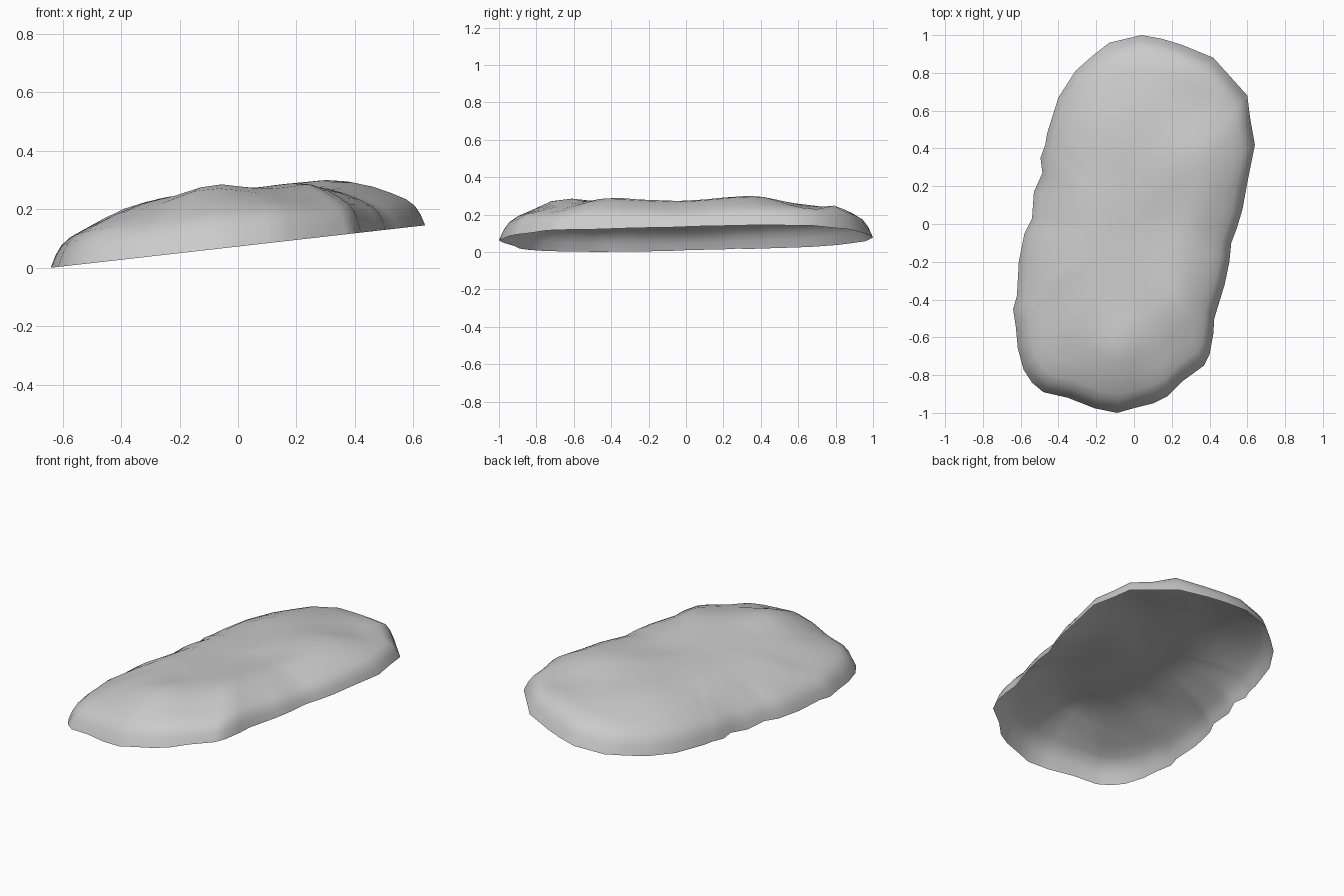
import bpy, bmesh, math
from mathutils import noise, Vector

# Rim outline seen from above, clockwise from the back
OUTLINE = [(.04, 1), (.15, .98), (.25, .95), (.42, .88), (.51, .78), (.60, .68),
           (.615, .56), (.64, .42), (.60, .22), (.575, .08), (.545, -.02),
           (.515, -.10), (.505, -.20), (.48, -.32), (.425, -.50), (.42, -.58),
           (.40, -.69), (.37, -.75), (.26, -.83), (.18, -.91), (.10, -.95),
           (0, -.975), (-.09, -1), (-.21, -.975), (-.35, -.92), (-.48, -.89),
           (-.54, -.84), (-.585, -.77), (-.615, -.66), (-.625, -.55), (-.64, -.45),
           (-.62, -.38), (-.61, -.20), (-.58, -.05), (-.54, .03), (-.53, .17),
           (-.485, .27), (-.495, .35), (-.47, .42), (-.46, .48), (-.40, .67),
           (-.31, .81), (-.22, .89), (-.13, .96)]
# Dome section: fraction of the way to the rim, height at the sides, at the ends
SECTION = [(1, 0, 0), (.975, .037, .055), (.945, .066, .095), (.90, .092, .122),
           (.82, .122, .140), (.72, .152, .163), (.61, .177, .184), (.50, .191, .195),
           (.38, .197, .197), (.25, .197, .197), (.12, .197, .197)]
# Humps and hollows on the top: x, y, radius, height
BUMPS = [(-.10, -.68, .16, .046), (.25, 0, .25, -.022), (.34, .62, .15, -.022),
         (.36, .85, .11, .035), (.28, .36, .12, .005), (-.28, .30, .12, -.012),
         (.26, -.42, .12, .004), (-.42, -.05, .15, -.015), (.33, -.68, .10, -.015),
         (.10, .55, .15, -.01), (-.42, -.40, .12, -.012)]


def height(x, y, h):
    """Tilted rim plane plus dome, humps and a slight roughness."""
    fade = min(1, h / .12)
    for bx, by, r, a in BUMPS:
        h += fade * a * math.exp(-((x - bx) ** 2 + (y - by) ** 2) / r ** 2)
    h += fade * .006 * noise.noise(Vector((x * 5, y * 4, 3.7)))
    return .0725 + .1133 * x + h


# Hollow rock shell, open underneath
bm = bmesh.new()
rings = [[bm.verts.new((x * s, y * s, height(x * s, y * s, side + (end - side) * y * y)))
          for x, y in OUTLINE] for s, side, end in SECTION]
n = len(OUTLINE)
for outer, inner in zip(rings, rings[1:]):
    for i in range(n):
        j = (i + 1) % n
        bm.faces.new((outer[j], outer[i], inner[i], inner[j]))
apex = bm.verts.new((0, 0, height(0, 0, .197)))
for i in range(n):
    bm.faces.new((rings[-1][(i + 1) % n], rings[-1][i], apex))
bm.normal_update()
if sum(f.normal.z for f in bm.faces) < 0:
    bmesh.ops.reverse_faces(bm, faces=bm.faces)
for f in bm.faces:
    f.smooth = True

mesh = bpy.data.meshes.new("rock_shell")
bm.to_mesh(mesh)
bm.free()
rock = bpy.data.objects.new("rock_shell", mesh)
bpy.context.collection.objects.link(rock)
